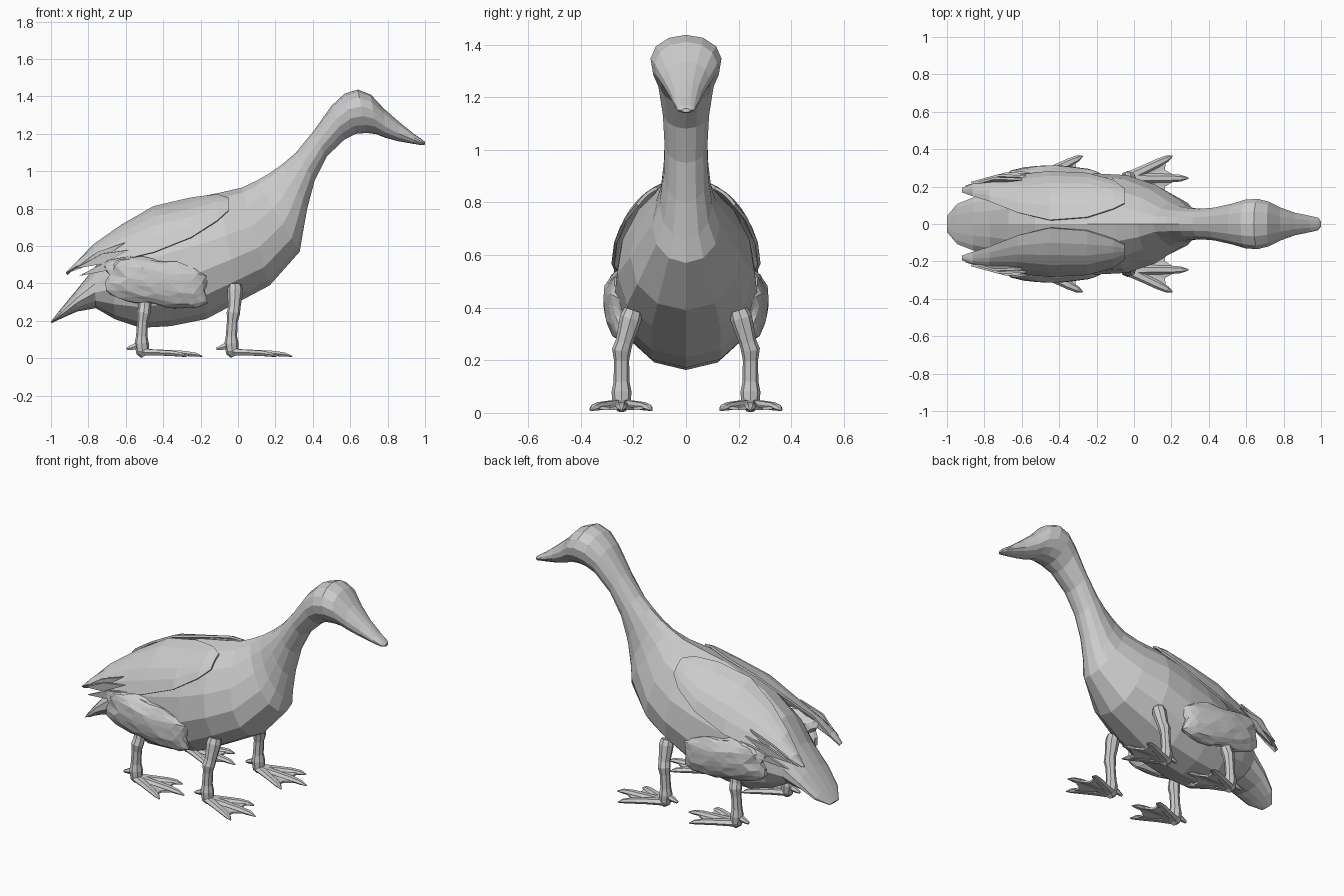
import bpy, bmesh, math, random
from mathutils import Vector

if "Cube" in bpy.data.objects:
    bpy.data.objects.remove(bpy.data.objects["Cube"])

random.seed(4)


def make(name, verts, faces, mirror=False, thick=0):
    me = bpy.data.meshes.new(name)
    bm = bmesh.new()
    vs = [bm.verts.new(v) for v in verts]
    for f in faces:
        bm.faces.new([vs[i] for i in f])
    bmesh.ops.recalc_face_normals(bm, faces=bm.faces)
    bm.to_mesh(me)
    bm.free()
    ob = bpy.data.objects.new(name, me)
    bpy.context.collection.objects.link(ob)
    if thick:
        m = ob.modifiers.new("Thickness", 'SOLIDIFY')
        m.thickness, m.offset = thick, 0
    if mirror:
        m = ob.modifiers.new("Mirror", 'MIRROR')
        m.use_axis = (False, True, False)
    return ob


def loft(rings):
    n = len(rings[0])
    verts = [p for r in rings for p in r]
    faces = [(i * n + j, i * n + (j + 1) % n, (i + 1) * n + (j + 1) % n, (i + 1) * n + j)
             for i in range(len(rings) - 1) for j in range(n)]
    faces += [tuple(range(n)), tuple(range(len(verts) - n, len(verts)))]
    return verts, faces


def tube(name, path, n=8, flat=1.0):
    # path entries are (x, y, z, radius)
    pts = [Vector(p[:3]) for p in path]
    rings = []
    for i, p in enumerate(path):
        d = (pts[min(i + 1, len(pts) - 1)] - pts[max(i - 1, 0)]).normalized()
        u = Vector((0, 1, 0)) if abs(d.y) < 0.8 else Vector((1, 0, 0))
        u = (u - d * u.dot(d)).normalized()
        w = d.cross(u)
        rings.append([pts[i] + (u * math.cos(a) + w * math.sin(a) * flat) * p[3]
                      for a in (2 * math.pi * k / n for k in range(n))])
    return make(name, *loft(rings), mirror=True)


# Body, neck, head and bill: top x, z; bottom x, z; half width; pear factor
sections = [
    (-1.00, .197, -.997, .188, .045, 0), (-.95, .26, -.94, .215, .11, 0),
    (-.86, .37, -.86, .25, .145, 0), (-.77, .48, -.76, .268, .17, .05),
    (-.67, .63, -.66, .21, .21, .1), (-.53, .745, -.52, .163, .245, .15),
    (-.38, .81, -.36, .172, .265, .15), (-.25, .855, -.17, .21, .268, .15),
    (-.10, .885, 0, .30, .258, .18), (.02, .912, .17, .39, .205, .25),
    (.10, .95, .33, .57, .125, .25), (.17, .99, .345, .66, .10, .12),
    (.24, 1.04, .37, .80, .087, 0), (.31, 1.10, .41, .95, .083, 0),
    (.40, 1.21, .475, 1.08, .09, 0), (.50, 1.35, .57, 1.17, .11, -.1),
    (.57, 1.415, .63, 1.20, .130, -.1), (.64, 1.437, .69, 1.205, .134, -.15),
    (.71, 1.41, .74, 1.198, .118, -.15), (.78, 1.335, .79, 1.178, .088, -.1),
    (.86, 1.265, .86, 1.16, .062, 0), (.94, 1.20, .94, 1.146, .045, 0),
    (.985, 1.17, .98, 1.14, .035, 0), (1.0, 1.157, 1.0, 1.142, .015, 0)]
N = 14
rings = []
for tx, tz, bx, bz, hw, k in sections:
    ring = []
    for j in range(N):
        t = 2 * math.pi * j / N
        v = (1 - math.cos(t)) / 2
        ring.append((tx + (bx - tx) * v, hw * math.sin(t) * (1 - k * math.cos(t)), tz + (bz - tz) * v))
    rings.append(ring)
make("body_neck_head", *loft(rings))

# Folded wings: x, then inner, middle and outer (y, z)
wing = [(-.05, (.11, .855), (.15, .83), (.185, .79)), (-.11, (.08, .872), (.165, .82), (.23, .735)),
        (-.25, (.035, .855), (.19, .775), (.268, .645)), (-.45, (.02, .808), (.19, .73), (.278, .565)),
        (-.62, (.06, .71), (.18, .655), (.26, .525)), (-.77, (.12, .605), (.19, .57), (.232, .515)),
        (-.86, (.15, .505), (.19, .51), (.21, .49)), (-.915, (.17, .45), (.18, .455), (.19, .455))]
S = 6
verts = []
for x, a, b, c in wing:
    for j in range(S):
        s = j / (S - 1)
        wa, wb, wc = (1 - s) * (1 - 2 * s), 4 * s * (1 - s), s * (2 * s - 1)
        verts.append((x, *(a[i] * wa + b[i] * wb + c[i] * wc for i in (0, 1))))
faces = [(i * S + j, i * S + j + 1, (i + 1) * S + j + 1, (i + 1) * S + j)
         for i in range(len(wing) - 1) for j in range(S - 1)]
make("wing", verts, faces, mirror=True, thick=.012)

# Loose flight feathers at the wing end
for i, (x0, y0, z0, x1, y1, z1) in enumerate([(-.58, .255, .58, -.87, .22, .48),
                                              (-.52, .265, .555, -.85, .225, .44),
                                              (-.60, .24, .62, -.90, .20, .46)]):
    xm, zm = (x0 + x1) / 2, (z0 + z1) / 2
    make(f"wing_feather_{i}", [(x0, y0, z0), (xm, y0 + .005, zm + .03), (x1, y1, z1), (xm, y0, zm - .025)],
         [(0, 1, 2, 3)], mirror=True, thick=.012)

# Feathered rear thighs, boxy and ragged
bm = bmesh.new()
bmesh.ops.create_icosphere(bm, subdivisions=3, radius=1)
for v in bm.verts:
    c = v.co * random.uniform(.95, 1.05)
    box = 1 + .5 * abs(c.x * c.z)
    v.co = (-.435 + c.x * box * .255, .245 + c.y * .07 + c.z * .01, .405 - c.x * .04 + c.z * box * .115)
me = bpy.data.meshes.new("rear_thigh")
bm.to_mesh(me)
bm.free()
thigh = bpy.data.objects.new("rear_thigh", me)
bpy.context.collection.objects.link(thigh)
thigh.modifiers.new("Mirror", 'MIRROR').use_axis = (False, True, False)

# Two pairs of legs with webbed feet
for name, x in (("front", 0), ("rear", -.48)):
    y = .245
    tube(name + "_leg", [(x - .015, .20, .39, .036), (x - .015, .21, .36, .042), (x - .02, .235, .27, .033),
                         (x - .025, y, .24, .036), (x - .03, y, .20, .029), (x - .035, y, .12, .03),
                         (x - .035, y, .08, .038), (x - .03, y, .03, .034), (x - .02, y, .012, .02)])
    tube(name + "_heel_toe", [(x - .04, y, .075, .02), (x - .08, y, .06, .017), (x - .115, y, .05, .008)], 6)
    tips = [(.20, .13), (.29, .245), (.205, .363)]
    for i, (tx, ty) in enumerate(tips):
        def along(s):
            return x - .04 + (tx + .04) * s, y + (ty - y) * s
        tube(f"{name}_toe_{i}", [(*along(0), .033, .03), (*along(.4), .03, .025), (*along(.7), .026, .023),
                                 (*along(.88), .02, .018), (*along(1), .01, .004)], 6, .7)
    make(name + "_web", [(x - .03, y, .033), (x + .165, .147, .02), (x + .165, .20, .016), (x + .24, y, .02),
                         (x + .165, .29, .016), (x + .17, .345, .02)],
         [(0, 1, 2), (0, 2, 3), (0, 3, 4), (0, 4, 5)], mirror=True, thick=.012)
